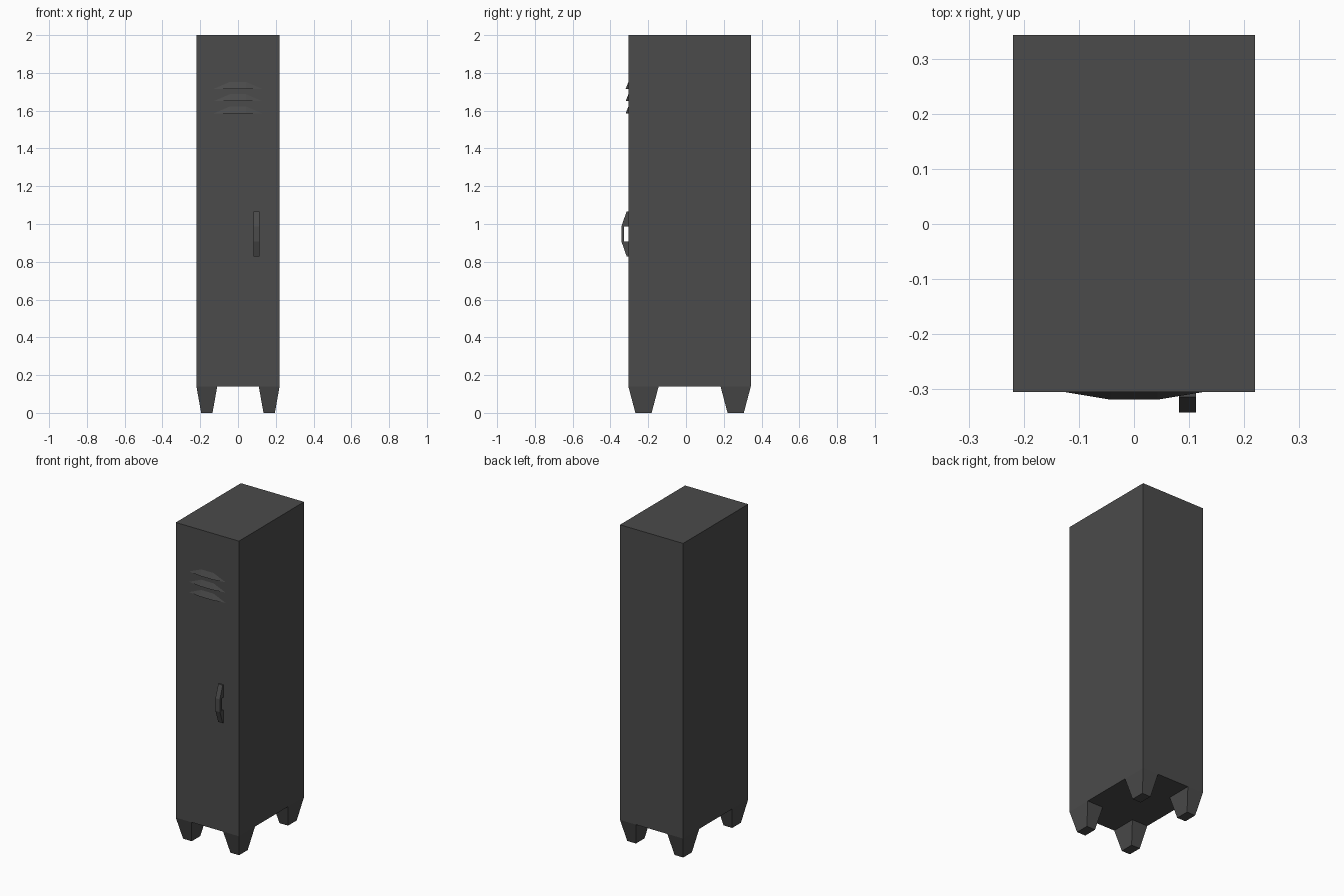
import bpy
import bmesh

if "Cube" in bpy.data.objects:
    bpy.data.objects.remove(bpy.data.objects["Cube"])

W, FRONT, BACK = 0.22, -0.305, 0.343
BASE, TOP = 0.14, 2.0

metal = bpy.data.materials.new("dark_metal")
metal.diffuse_color = (0.07, 0.07, 0.07, 1)
metal.use_nodes = True
metal.node_tree.nodes["Principled BSDF"].inputs["Base Color"].default_value = metal.diffuse_color


def make(name, bm):
    bmesh.ops.recalc_face_normals(bm, faces=bm.faces[:])
    mesh = bpy.data.meshes.new(name)
    bm.to_mesh(mesh)
    bm.free()
    mesh.materials.append(metal)
    obj = bpy.data.objects.new(name, mesh)
    bpy.context.collection.objects.link(obj)
    return obj


def frustum(name, low, high, z0, z1):
    """Box between two rectangles (x0, x1, y0, y1) at heights z0 and z1."""
    bm = bmesh.new()
    rings = []
    for (x0, x1, y0, y1), z in ((low, z0), (high, z1)):
        rings.append([bm.verts.new((x, y, z)) for x, y in
                      ((x0, y0), (x1, y0), (x1, y1), (x0, y1))])
    a, b = rings
    bm.faces.new(a)
    bm.faces.new(b)
    for i in range(4):
        j = (i + 1) % 4
        bm.faces.new((a[i], a[j], b[j], b[i]))
    return make(name, bm)


# Cabinet body
rect = (-W, W, FRONT, BACK)
frustum("locker_body", rect, rect, BASE, TOP)

# Four tapered legs
for side, sx in (("left", -1), ("right", 1)):
    for end, y0, y1 in (("front", FRONT, -0.145), ("back", 0.183, BACK)):
        high = (*sorted((sx * 0.11, sx * W)), y0, y1)
        low = (*sorted((sx * 0.135, sx * 0.195)), y0 + 0.037, y1 - 0.037)
        frustum(f"{end}_{side}_leg", low, high, 0, BASE)

# Door handle: side profile (y, z) extruded across x
profile = [(FRONT, 0.828), (-0.314, 0.828), (-0.342, 0.908), (-0.342, 0.988),
           (-0.314, 1.067), (FRONT, 1.067), (FRONT, 0.988), (-0.328, 0.988),
           (-0.328, 0.908), (FRONT, 0.908)]
bm = bmesh.new()
face = bm.faces.new([bm.verts.new((0.082, y, z)) for y, z in profile])
ext = bmesh.ops.extrude_face_region(bm, geom=[face], use_keep_orig=True)
bmesh.ops.translate(bm, vec=(0.031, 0, 0),
                    verts=[v for v in ext["geom"] if isinstance(v, bmesh.types.BMVert)])
make("door_handle", bm)

# Three hooded vents
for n, z in enumerate((1.716, 1.651, 1.586)):
    bm = bmesh.new()
    l, a, b, r, c, d = [bm.verts.new(p) for p in (
        (-0.127, FRONT, z), (-0.043, -0.319, z), (0.043, -0.319, z),
        (0.127, FRONT, z), (0.043, FRONT, z + 0.036), (-0.043, FRONT, z + 0.036))]
    for f in ((l, a, b, r), (a, b, c, d), (l, a, d), (b, r, c), (l, d, c, r)):
        bm.faces.new(f)
    make(f"vent_{n + 1}", bm)
